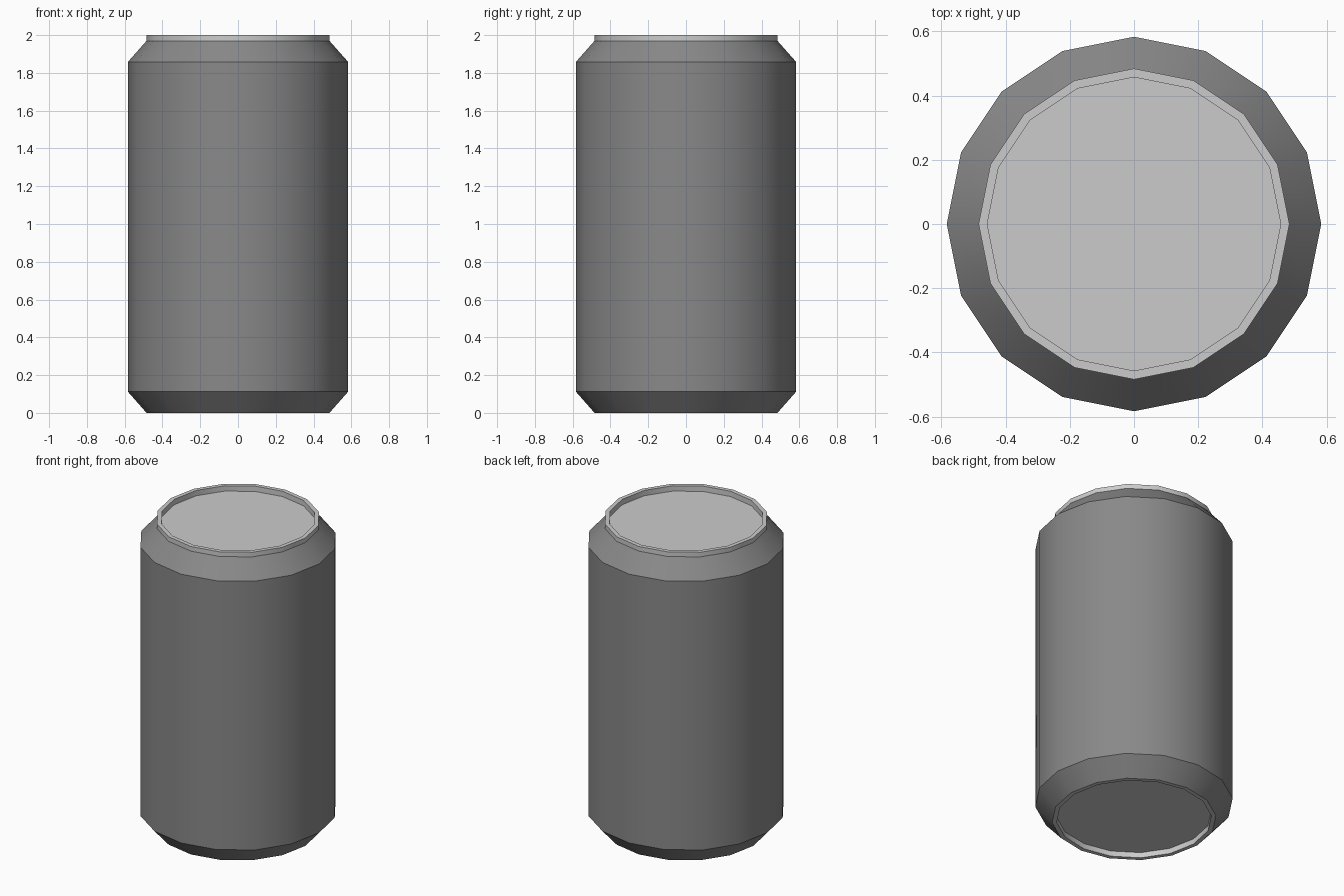
import bpy, bmesh, math

if "Cube" in bpy.data.objects:
    bpy.data.objects.remove(bpy.data.objects["Cube"])

SIDES = 16
# Can profile (radius, height): bottom recess, chamfer, wall, shoulder, rim, lid recess
profile = [(0.457, 0.035), (0.457, 0.0), (0.484, 0.0), (0.583, 0.112),
           (0.583, 1.858), (0.484, 1.97), (0.484, 2.0), (0.457, 2.0), (0.457, 1.965)]
BODY_BANDS = (2, 3, 4)  # chamfer, wall and shoulder are darker than the ends


def material(name, value):
    mat = bpy.data.materials.new(name)
    mat.diffuse_color = (value, value, value, 1)
    mat.use_nodes = True
    mat.node_tree.nodes["Principled BSDF"].inputs["Base Color"].default_value = mat.diffuse_color
    return mat


bm = bmesh.new()
rings = []
for r, z in profile:
    rings.append([bm.verts.new((r * math.cos(2 * math.pi * i / SIDES),
                                r * math.sin(2 * math.pi * i / SIDES), z))
                  for i in range(SIDES)])

# Side bands
for k, (a, b) in enumerate(zip(rings, rings[1:])):
    for i in range(SIDES):
        j = (i + 1) % SIDES
        face = bm.faces.new((a[i], a[j], b[j], b[i]))
        face.material_index = 0 if k in BODY_BANDS else 1

# Recessed base and lid
for ring in (rings[0][::-1], rings[-1]):
    bm.faces.new(ring).material_index = 1

mesh = bpy.data.meshes.new("drink_can")
bm.to_mesh(mesh)
bm.free()
mesh.materials.append(material("dark_body", 0.25))
mesh.materials.append(material("light_ends", 0.59))
can = bpy.data.objects.new("drink_can", mesh)
bpy.context.collection.objects.link(can)

# Smooth around the wall, crisp at the chamfers and rims
bpy.context.view_layer.objects.active = can
can.select_set(True)
bpy.ops.object.shade_smooth_by_angle(angle=math.radians(30))
